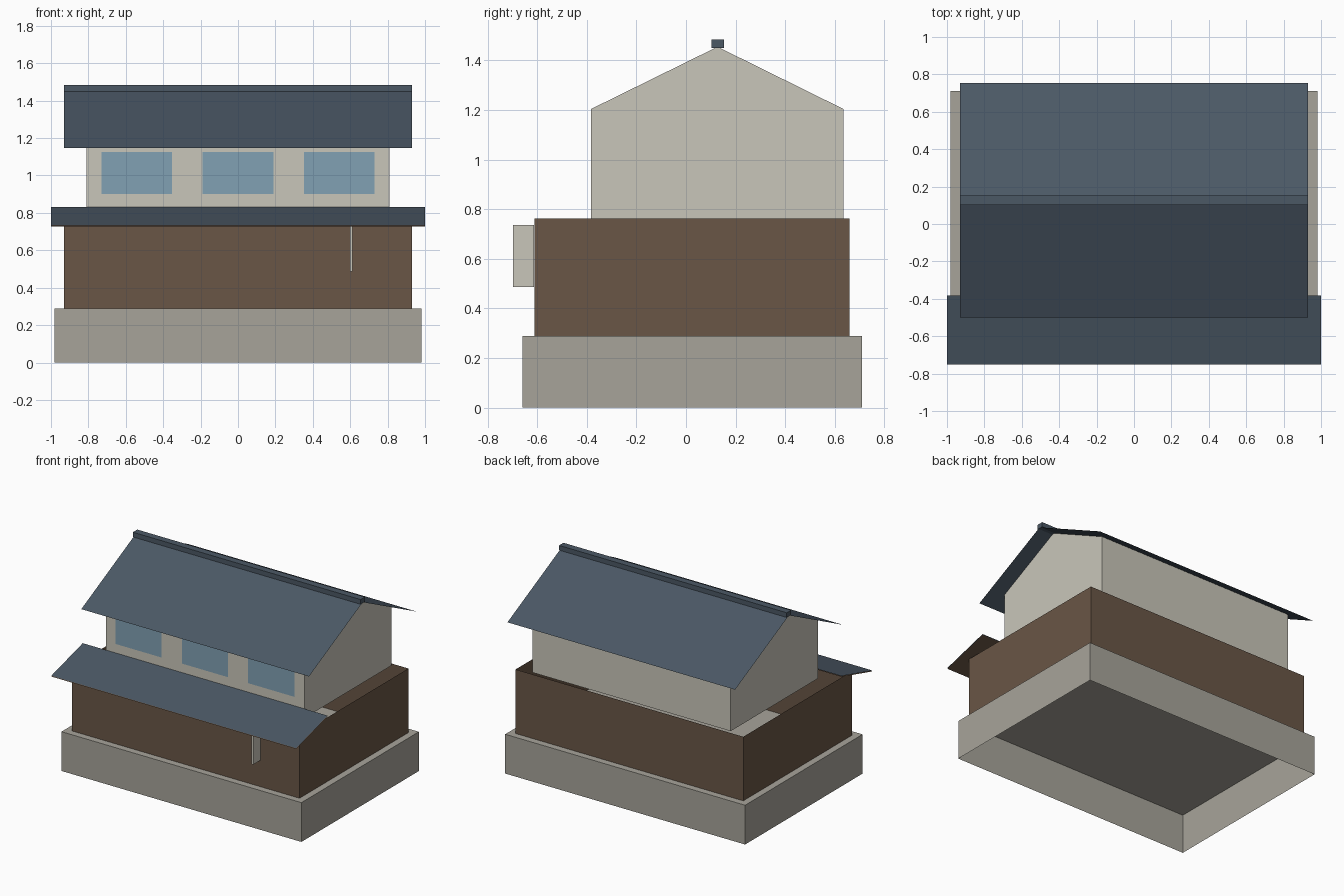
import bpy
import bmesh

cube = bpy.data.objects.get("Cube")
if cube:
    bpy.data.objects.remove(cube, do_unlink=True)


def material(name, rgb):
    """Flat colour given as 0-255 screen values, stored as linear."""
    lin = [((c / 255 + 0.055) / 1.055) ** 2.4 for c in rgb] + [1.0]
    mat = bpy.data.materials.new(name)
    mat.use_nodes = True
    mat.diffuse_color = lin
    mat.node_tree.nodes["Principled BSDF"].inputs["Base Color"].default_value = lin
    return mat


stone = material("grey stone", (167, 164, 154))
timber = material("brown timber", (106, 86, 70))
plaster = material("cream plaster", (201, 198, 186))
slate = material("blue slate", (75, 88, 101))
glass = material("blue glass", (129, 161, 179))


def finish(name, bm, mat):
    mesh = bpy.data.meshes.new(name)
    bm.to_mesh(mesh)
    bm.free()
    mesh.materials.append(mat)
    obj = bpy.data.objects.new(name, mesh)
    bpy.context.collection.objects.link(obj)
    return obj


def prism(name, profile, x0, x1, mat, open_top=False, open_bottom=False):
    """Extrude a (y, z) profile along x, optionally leaving it open."""
    bm = bmesh.new()
    face = bm.faces.new([bm.verts.new((x0, y, z)) for y, z in profile])
    new = bmesh.ops.extrude_face_region(bm, geom=[face], use_keep_orig=True)["geom"]
    moved = [v for v in new if isinstance(v, bmesh.types.BMVert)]
    bmesh.ops.translate(bm, verts=moved, vec=(x1 - x0, 0, 0))
    bmesh.ops.recalc_face_normals(bm, faces=bm.faces)
    bm.normal_update()
    drop = [f for f in bm.faces
            if (open_top and f.normal.z > 0.3) or (open_bottom and f.normal.z < -0.3)]
    bmesh.ops.delete(bm, geom=drop, context="FACES")
    return finish(name, bm, mat)


def rect(y0, y1, z0, z1):
    return [(y0, z0), (y1, z0), (y1, z1), (y0, z1)]


def sheet(name, line, x0, x1, mat, flip=False):
    """Thin surface swept along x from a (y, z) line; faces up or forward."""
    bm = bmesh.new()
    rows = [[bm.verts.new((x, y, z)) for x in (x0, x1)] for y, z in line]
    for a, b in zip(rows, rows[1:]):
        bm.faces.new((a[0], a[1], b[1], b[0]))
    if flip:
        bmesh.ops.reverse_faces(bm, faces=bm.faces)
    return finish(name, bm, mat)


# Stone base, hollow below
prism("stone_base", rect(-0.66, 0.71, 0, 0.29), -0.98, 0.98, stone, open_bottom=True)

# Ground floor walls, open above and below
prism("ground_floor_walls", rect(-0.61, 0.66, 0.29, 0.763), -0.93, 0.93, timber,
      open_top=True, open_bottom=True)

# Upper floor with gable ends
ridge_y, ridge_z = 0.127, 1.455
gable = [(-0.383, 0.763), (0.635, 0.763), (0.635, 1.204), (ridge_y, ridge_z), (-0.383, 1.204)]
prism("upper_floor_walls", gable, -0.81, 0.81, plaster, open_top=True, open_bottom=True)

# Main roof and ridge cap
sheet("main_roof", [(-0.5, 1.147), (ridge_y, ridge_z + 0.001), (0.755, 1.147)],
      -0.93, 0.93, slate)
prism("ridge_cap", rect(0.102, 0.153, 1.45, 1.485), -0.93, 0.93, slate)

# Front canopy with timber underside
sheet("canopy_roof", [(-0.75, 0.732), (-0.383, 0.832)], -1, 1, slate)
sheet("canopy_soffit", [(-0.75, 0.726), (-0.383, 0.826)], -1, 1, timber, flip=True)

# Upper front windows
for side, x in (("right", -0.542), ("middle", 0), ("left", 0.542)):
    sheet("window_" + side, [(-0.386, 0.9), (-0.386, 1.125)], x - 0.189, x + 0.189, glass)

# Hanging board under the canopy
prism("hanging_board", rect(-0.697, -0.612, 0.487, 0.736), 0.598, 0.613, plaster)
